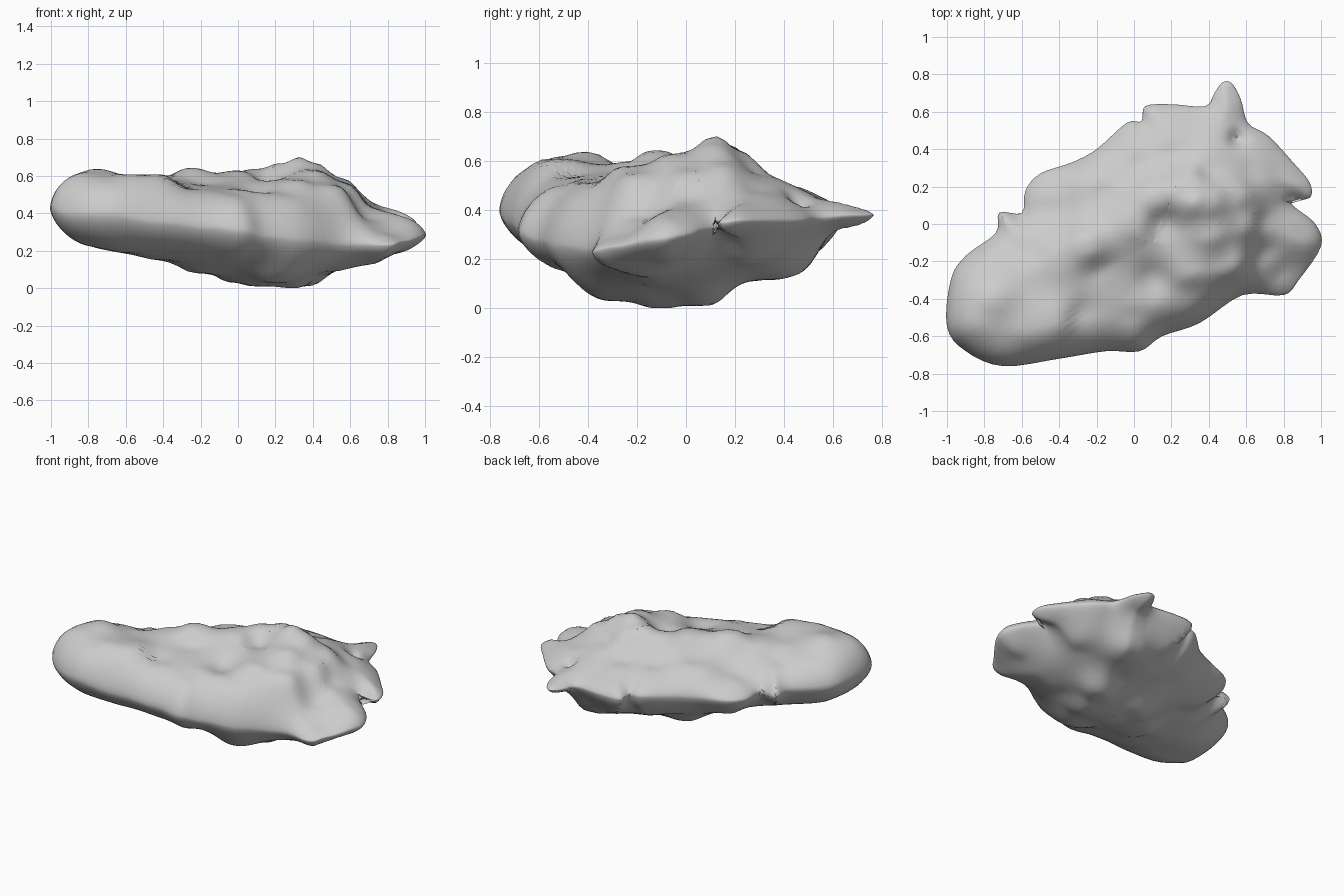
import bpy, bmesh, math
from mathutils import Vector, Matrix
from mathutils.kdtree import KDTree

if "Cube" in bpy.data.objects:
    bpy.data.objects.remove(bpy.data.objects["Cube"])

# Rim of the boulder: x, y, z going counter-clockwise
RIM = [(1.0, -.12, .28), (.97, 0, .3), (.86, .09, .32), (.84, .13, .34), (.94, .14, .35),
       (.94, .22, .36), (.85, .33, .36), (.72, .47, .36), (.61, .54, .37), (.57, .67, .38),
       (.52, .755, .38), (.47, .755, .38), (.43, .70, .38), (.38, .63, .38), (.2, .64, .38),
       (.06, .63, .38), (.04, .55, .39), (-.04, .54, .39), (-.2, .4, .38), (-.33, .33, .38),
       (-.5, .27, .38), (-.58, .18, .38), (-.6, .06, .39), (-.72, .06, .39), (-.74, -.05, .4),
       (-.9, -.17, .41), (-.98, -.3, .42), (-1, -.55, .43), (-.9, -.68, .4), (-.7, -.76, .4),
       (-.4, -.72, .36), (-.15, -.68, .33), (.03, -.68, .31), (.15, -.6, .28), (.35, -.53, .26),
       (.58, -.38, .24), (.8, -.38, .23), (.88, -.3, .25)]

# Humps and valleys of the upper side
TOP = [(-.75, -.4, .64), (-.85, -.5, .62), (-.6, -.55, .61), (-.55, -.3, .58), (-.8, -.25, .57),
       (-.6, -.1, .52), (-.7, -.65, .59), (-.4, -.5, .61), (-.28, -.5, .53), (-.17, -.28, .55),
       (-.25, -.13, .645), (-.4, -.2, .6), (0, -.52, .5), (0, -.4, .53), (.1, -.3, .52),
       (.15, 0, .58), (0, 0, .63), (.1, .12, .64), (.33, .13, .71), (.42, -.05, .63),
       (.3, -.25, .58), (.3, -.4, .5), (.52, -.2, .55), (.6, 0, .56), (.55, .15, .59),
       (.71, 0, .43), (.71, -.18, .36), (.92, -.07, .39), (.8, .2, .44), (.65, .3, .47),
       (.4, .3, .54), (.5, .55, .45), (.2, .4, .5), (0, .35, .5), (-.2, .2, .53),
       (-.45, .1, .47), (.42, .12, .67), (.22, .15, .67), (.33, .22, .64), (.8, -.28, .3)]

# Belly and lobes of the underside
BELLY = [(.3, -.1, 0), (.1, -.1, .01), (0, 0, .03), (.35, .08, .01), (.2, -.3, .03),
         (-.2, -.2, .08), (-.4, -.35, .15), (-.6, -.45, .19), (-.8, -.45, .22), (0, -.5, .14),
         (-.4, -.6, .19), (.5, -.15, .09), (.7, -.2, .12), (.3, .25, .11), (.4, .45, .12),
         (.65, .25, .17), (.15, .45, .17), (-.1, .3, .17), (-.4, .05, .2), (.85, -.1, .17),
         (.5, .65, .3), (.85, .2, .26)]

# Small pits: x, y, depth, radius
PITS = [(.1, -.31, .02, .08), (.17, 0, .02, .07), (.55, .46, .06, .04)]

SEGMENTS, RINGS = 152, 32
CENTRE = Vector((.1, -.1))


def blend(points, x, y):
    """Height of a plane fitted to the nearby control points."""
    m, rhs = Matrix.Diagonal((0, 0, 0)), Vector((0, 0, 0))
    for px, py, pz in points:
        row = Vector((1, px - x, py - y))
        w = .0001 / (row.yz.length_squared + .003) ** 2
        for i in range(3):
            m[i] += w * row[i] * row
        rhs += w * pz * row
    for i in (1, 2):
        m[i][i] += .004 * m[0][0]
    return (m.inverted() @ rhs).x


def top_height(x, y):
    z = blend(TOP, x, y)
    for px, py, depth, r in PITS:
        z -= depth * math.exp(-((x - px) ** 2 + (y - py) ** 2) / r ** 2)
    return z


def bottom_height(x, y):
    return max(0, blend(BELLY, x, y))


def rim_point(t):
    """Rounded curve through the rim points."""
    k, f = int(t), t - int(t)
    a, b, c, d = (Vector(RIM[(k + j) % len(RIM)]) for j in (-1, 0, 1, 2))
    return b + .5 * f * (c - a + f * (2 * a - 5 * b + 4 * c - d + f * (3 * (b - c) + d - a)))


# Dense copy of the rim, used to measure the distance to the edge
count = len(RIM) * 60
edge = KDTree(count)
for i in range(count):
    edge.insert(rim_point(i / 60).xy.to_3d(), i)
edge.balance()

bm = bmesh.new()
rim = [rim_point(i * len(RIM) / SEGMENTS) for i in range(SEGMENTS)]
for p in rim:
    p.z = blend(RIM, p.x, p.y)
rim_verts = [bm.verts.new(p) for p in rim]


def shell(height, width):
    """One half of the boulder, rounded over a band along the rim."""
    outer = rim_verts
    for ring in range(RINGS - 1, 0, -1):
        s = math.sin(ring / RINGS * math.pi / 2)
        inner = []
        for p in rim:
            xy = CENTRE.lerp(p.xy, s)
            d = min(1, edge.find(xy.to_3d())[2] / width)
            base = blend(RIM, xy.x, xy.y)
            z = base + (height(xy.x, xy.y) - base) * (1 - (1 - d) ** 2) ** .6
            inner.append(bm.verts.new((xy.x, xy.y, z)))
        for i in range(SEGMENTS):
            j = (i + 1) % SEGMENTS
            bm.faces.new((outer[i], outer[j], inner[j], inner[i]))
        outer = inner
    pole = bm.verts.new((CENTRE.x, CENTRE.y, height(*CENTRE)))
    for i in range(SEGMENTS):
        bm.faces.new((outer[i], outer[(i + 1) % SEGMENTS], pole))


shell(top_height, .19)
shell(bottom_height, .27)

# Stand the boulder on the ground
lowest = min(v.co.z for v in bm.verts)
for v in bm.verts:
    v.co.z -= lowest
bmesh.ops.recalc_face_normals(bm, faces=bm.faces)

mesh = bpy.data.meshes.new("boulder")
bm.to_mesh(mesh)
bm.free()
boulder = bpy.data.objects.new("boulder", mesh)
bpy.context.collection.objects.link(boulder)
bpy.context.view_layer.objects.active = boulder
boulder.select_set(True)
bpy.ops.object.shade_smooth_by_angle(angle=math.radians(40))
